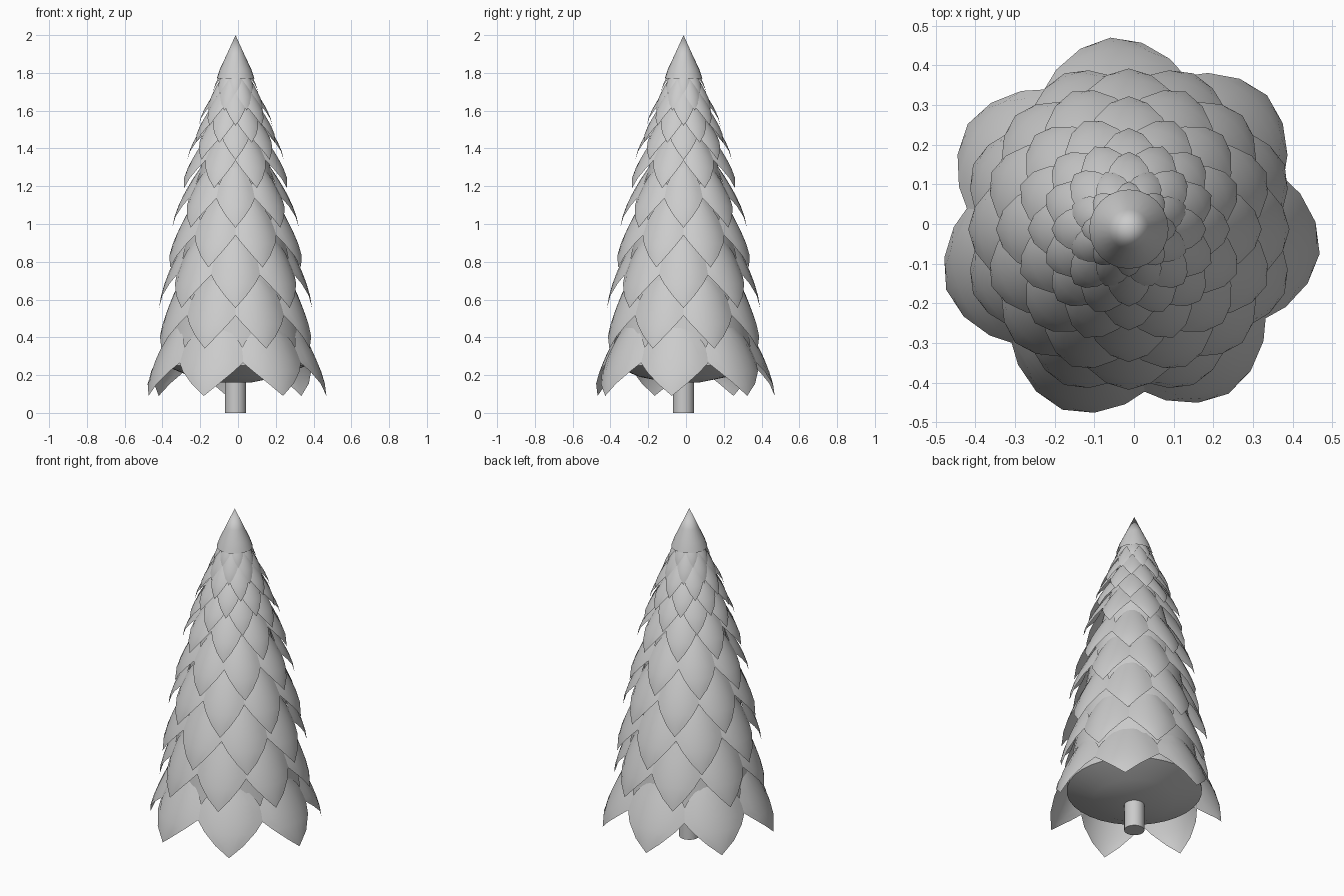
import bpy, bmesh
from math import sin, cos, pi, radians

if "Cube" in bpy.data.objects:
    bpy.data.objects.remove(bpy.data.objects["Cube"])

CX, CY = -0.013, -0.013   # trunk axis


def make_object(name, bm):
    bmesh.ops.recalc_face_normals(bm, faces=bm.faces)
    mesh = bpy.data.meshes.new(name)
    bm.to_mesh(mesh)
    bm.free()
    ob = bpy.data.objects.new(name, mesh)
    bpy.context.collection.objects.link(ob)
    bpy.context.view_layer.objects.active = ob
    ob.select_set(True)
    bpy.ops.object.shade_smooth_by_angle(angle=radians(35))
    ob.select_set(False)


def lathe(name, profile, n):
    bm = bmesh.new()
    rows = []
    for r, z in profile:
        rows.append([bm.verts.new((CX + r * cos(2 * pi * i / n), CY + r * sin(2 * pi * i / n), z))
                     for i in range(n)])
    for a, b in zip(rows, rows[1:]):
        for i in range(n):
            j = (i + 1) % n
            bm.faces.new((a[i], a[j], b[j], b[i]))
    bmesh.ops.remove_doubles(bm, verts=bm.verts, dist=1e-5)
    make_object(name, bm)


CORE = [(0, .16), (.08, .16), (.23, .19), (.375, .25), (.345, .45), (.305, .7), (.255, 1.0),
        (.185, 1.3), (.11, 1.6), (.068, 1.77), (.04, 1.87), (0, 1.98)]


def core_radius(z):
    pts = CORE[3:]
    for (r0, z0), (r1, z1) in zip(pts, pts[1:]):
        if z <= z1:
            return r0 + (r1 - r0) * (z - z0) / (z1 - z0)
    return 0


# one ring of pointed, outward flaring leaf scales
def scale_ring(name, n, tip_r, tip_z, notch, start):
    bm = bmesh.new()
    top_z = tip_z + 2 * notch
    top_r = core_radius(top_z)
    # height fraction from the tip, half width in units of half a step
    rows = [(1, .5), (.8, .9), (.64, 1.08), (.52, 1.08), (.36, .74), (.18, .37), (0, .0)]
    cols = 6
    for k in range(n):
        mid = radians(start) + 2 * pi * k / n
        grid = []
        for h, w in rows:
            z = tip_z + (top_z - tip_z) * h
            r = top_r + (tip_r - top_r) * (1 - h ** 1.5)
            half = w * pi / n
            line = []
            for c in range(cols + 1):
                u = 2 * c / cols - 1
                a = mid + u * half
                rr = r - .05 * tip_r * (u * w) ** 2   # flattened across
                line.append(bm.verts.new((CX + rr * cos(a), CY + rr * sin(a), z)))
            grid.append(line)
        for a, b in zip(grid, grid[1:]):
            for c in range(cols):
                bm.faces.new((a[c], a[c + 1], b[c + 1], b[c]))
    bmesh.ops.remove_doubles(bm, verts=bm.verts, dist=1e-6)
    make_object(name, bm)


lathe("trunk", [(0, 0), (.056, 0), (.056, .3), (0, .3)], 24)
lathe("tree_core", CORE, 32)
lathe("tip_cap", [(.1, 1.77), (.083, 1.82), (.05, 1.89), (0, 2.0)], 24)

# count, tip radius, tip height, notch height, first angle
RINGS = [(7, .485, .09, .18, 95.5), (8, .425, .34, .18, 22.5), (8, .405, .555, .18, 0),
         (8, .375, .77, .175, 22.5), (8, .335, .98, .16, 0), (8, .295, 1.19, .15, 22.5),
         (8, .255, 1.34, .13, 0), (8, .225, 1.43, .12, 22.5), (8, .195, 1.52, .11, 0),
         (8, .155, 1.6, .10, 22.5), (8, .12, 1.69, .08, 0)]
for i, ring in enumerate(RINGS):
    scale_ring(f"leaf_ring_{i + 1}", *ring)
